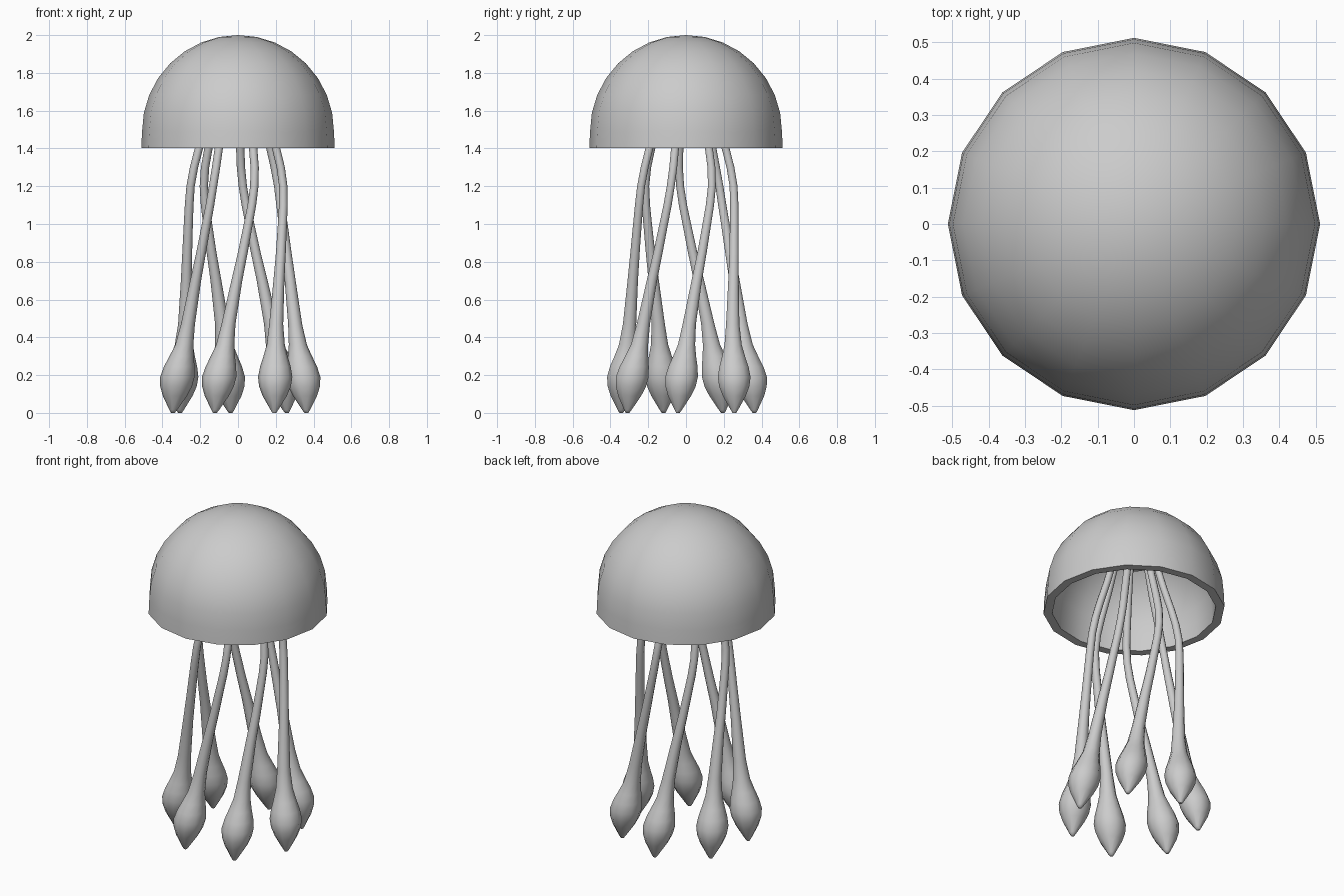
import bpy, bmesh
from math import sin, cos, radians, pi

if "Cube" in bpy.data.objects:
    bpy.data.objects.remove(bpy.data.objects["Cube"])


def finish(bm, name, angle):
    bmesh.ops.recalc_face_normals(bm, faces=bm.faces)
    mesh = bpy.data.meshes.new(name)
    bm.to_mesh(mesh)
    bm.free()
    ob = bpy.data.objects.new(name, mesh)
    bpy.context.collection.objects.link(ob)
    bpy.ops.object.select_all(action='DESELECT')
    ob.select_set(True)
    bpy.context.view_layer.objects.active = ob
    bpy.ops.object.shade_smooth_by_angle(angle=radians(angle))
    return ob


def loft(name, rings, sides, angle, caps=False):
    """Join horizontal rings (x, y, z, radius) into a skin."""
    bm = bmesh.new()
    loops = [[bm.verts.new((x + r * cos(2 * pi * i / sides),
                            y + r * sin(2 * pi * i / sides), z))
              for i in range(sides)] for x, y, z, r in rings]
    for a, b in zip(loops, loops[1:]):
        for i in range(sides):
            j = (i + 1) % sides
            bm.faces.new((a[i], a[j], b[j], b[i]))
    if caps:
        bm.faces.new(loops[0])
        bm.faces.new(loops[-1])
    bmesh.ops.remove_doubles(bm, verts=bm.verts, dist=0.0005)
    return finish(bm, name, angle)


# Hollow bell: outer dome down to the rim, then the inner dome back up
steps = 8
arc = [pi / 2 * i / steps for i in range(steps + 1)]
outer = [(0, 0, 1.49 + 0.51 * sin(t), 0.508 * cos(t)) for t in reversed(arc)]
inner = [(0, 0, 1.49 + 0.46 * sin(t), 0.459 * cos(t)) for t in arc]
rim = [(0, 0, 1.403, 0.512), (0, 0, 1.403, 0.463)]
loft("bell", outer + rim + inner, 16, 40)

# Small disc under the dome where the tentacles join
loft("tentacle_base", [(0, 0, 1.74, 0.15), (0, 0, 1.80, 0.15)], 16, 40, caps=True)

# Tentacles: height, distance from axis, twist in degrees, thickness
path = [
    (0.000, 0.364, 0.0, 0.010), (0.015, 0.363, 0.2, 0.020),
    (0.090, 0.356, 1.2, 0.064), (0.140, 0.351, 2.0, 0.084),
    (0.190, 0.346, 2.8, 0.091), (0.245, 0.338, 4.0, 0.081),
    (0.300, 0.328, 5.4, 0.064), (0.360, 0.317, 7.2, 0.048),
    (0.470, 0.303, 10.0, 0.037), (0.700, 0.282, 18.3, 0.029),
    (0.850, 0.271, 25.0, 0.026), (1.000, 0.263, 31.5, 0.024),
    (1.100, 0.259, 36.0, 0.023), (1.200, 0.253, 39.5, 0.022),
    (1.300, 0.236, 41.5, 0.022), (1.400, 0.210, 42.0, 0.022),
    (1.550, 0.165, 42.5, 0.021), (1.760, 0.110, 42.5, 0.020),
]
count = 7
for k in range(count):
    start = -6.7 + 360 * k / count
    rings = [(d * cos(radians(start + tw)), d * sin(radians(start + tw)), z, r)
             for z, d, tw, r in path]
    loft(f"tentacle_{k + 1}", rings, 10, 60, caps=True)
